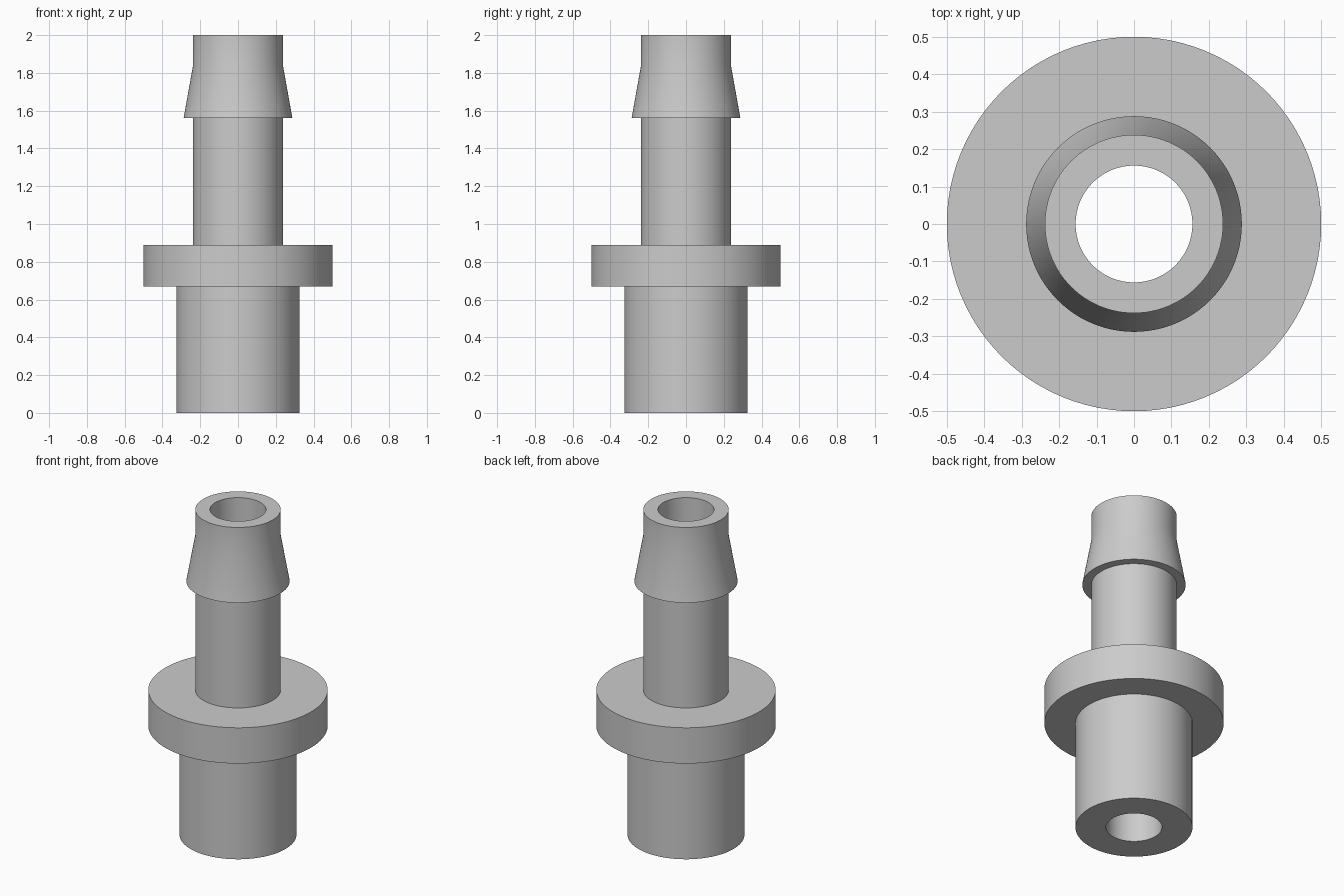
import bpy
import bmesh
from math import pi, radians
from mathutils import Vector

cube = bpy.data.objects.get("Cube")
if cube:
    bpy.data.objects.remove(cube, do_unlink=True)

SEGMENTS = 96

# Plain grey plastic
grey = bpy.data.materials.new("light_grey")
grey.use_nodes = True
colour = (0.6, 0.6, 0.6, 1)
grey.diffuse_color = colour
grey.node_tree.nodes["Principled BSDF"].inputs["Base Color"].default_value = colour

# Radii of the bore and the outer steps
bore, plug, flange, neck, barb = 0.156, 0.326, 0.5, 0.238, 0.288

# Closed half section (radius, height), from the bottom up and back down the bore
profile = [
    (bore, 0), (plug, 0), (plug, 0.67),
    (flange, 0.67), (flange, 0.89),
    (neck, 0.89), (neck, 1.56),
    (barb, 1.56), (neck, 1.84),
    (neck, 2), (bore, 2),
]


def lathe(name, section, material):
    """Revolve a closed half section around the z axis."""
    bm = bmesh.new()
    verts = [bm.verts.new((r, 0, z)) for r, z in section]
    edges = [bm.edges.new((a, b)) for a, b in zip(verts, verts[1:] + verts[:1])]
    bmesh.ops.spin(bm, geom=verts + edges, cent=Vector(), axis=Vector((0, 0, 1)),
                   angle=2 * pi, steps=SEGMENTS)
    bmesh.ops.remove_doubles(bm, verts=bm.verts, dist=0.0001)
    bmesh.ops.recalc_face_normals(bm, faces=bm.faces)
    mesh = bpy.data.meshes.new(name)
    bm.to_mesh(mesh)
    bm.free()
    mesh.materials.append(material)
    obj = bpy.data.objects.new(name, mesh)
    bpy.context.collection.objects.link(obj)
    return obj


# Hollow fitting: plug, flange, neck and tapered barb in one turned body
fitting = lathe("barbed_hose_fitting", profile, grey)
bpy.ops.object.select_all(action="DESELECT")
fitting.select_set(True)
bpy.context.view_layer.objects.active = fitting
bpy.ops.object.shade_smooth_by_angle(angle=radians(30))
